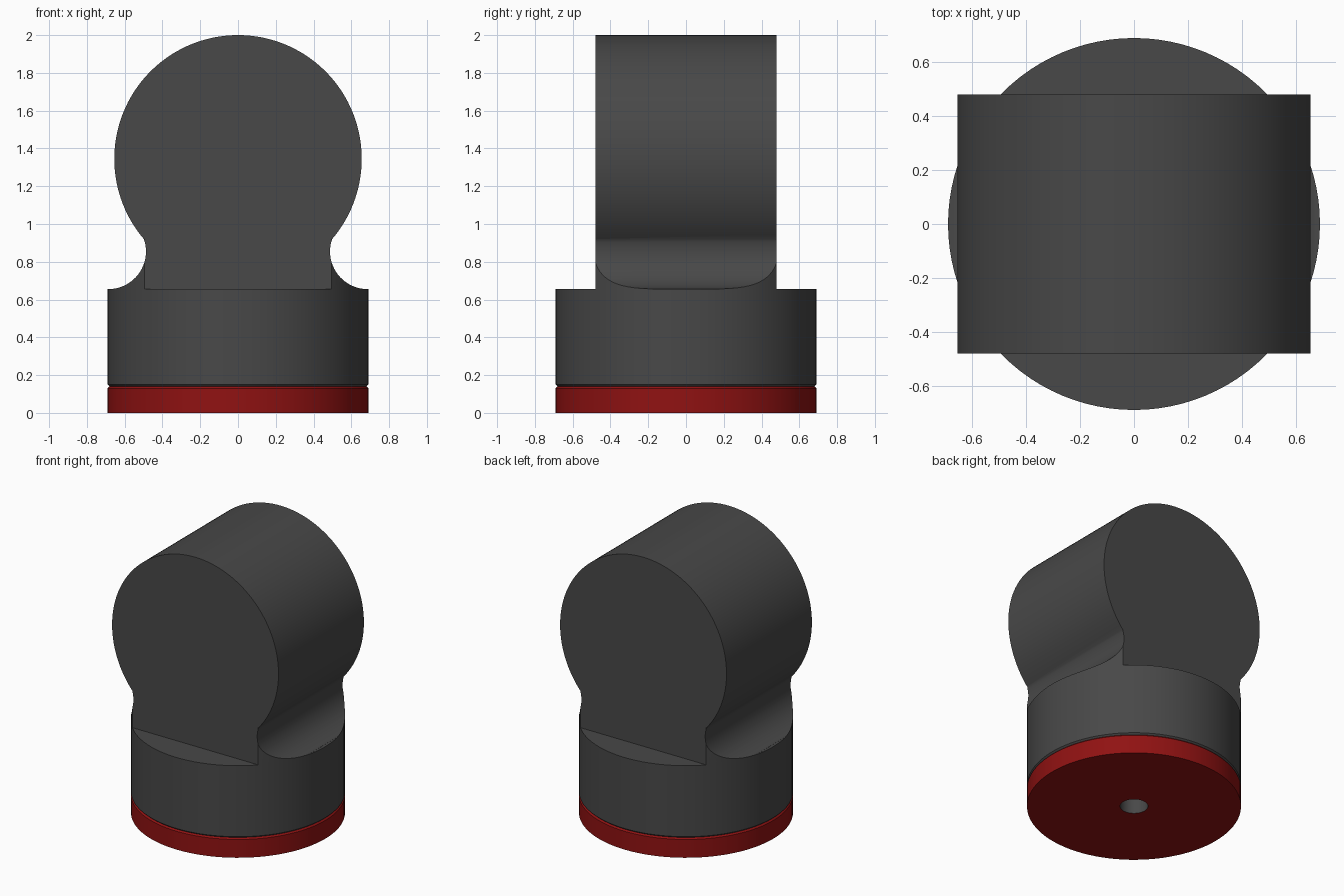
import bpy, bmesh
from math import cos, sin, pi, radians, asin, sqrt
from mathutils import Vector

if "Cube" in bpy.data.objects:
    bpy.data.objects.remove(bpy.data.objects["Cube"])

R, HEAD_R, HEAD_Z, HALF = 0.69, 0.655, 1.345, 0.48   # base radius, head radius/height, half depth
NECK_Z, BASE_TOP, FIL, BORE = 0.92, 0.655, 0.2, 0.09


def material(name, rgb):
    m = bpy.data.materials.new(name)
    m.diffuse_color = (*rgb, 1)
    m.use_nodes = True
    m.node_tree.nodes["Principled BSDF"].inputs["Base Color"].default_value = m.diffuse_color
    return m


dark = material("dark_grey", (0.065, 0.065, 0.065))
red = material("red", (0.28, 0.006, 0.006))


def finish(name, bm, *mats):
    bmesh.ops.remove_doubles(bm, verts=bm.verts, dist=1e-5)
    bmesh.ops.recalc_face_normals(bm, faces=bm.faces)
    me = bpy.data.meshes.new(name)
    bm.to_mesh(me)
    bm.free()
    ob = bpy.data.objects.new(name, me)
    bpy.context.collection.objects.link(ob)
    for m in mats:
        me.materials.append(m)
    return ob


def select(ob):
    bpy.ops.object.select_all(action='DESELECT')
    ob.select_set(True)
    bpy.context.view_layer.objects.active = ob


def smooth(ob):
    select(ob)
    bpy.ops.object.shade_smooth_by_angle(angle=radians(25))


def revolve(name, profile, *mats, closed=False, steps=96):
    bm = bmesh.new()
    vs = [bm.verts.new((r, 0, z)) for r, z in profile]
    es = [bm.edges.new(p) for p in zip(vs, vs[1:])]
    if closed:
        es.append(bm.edges.new((vs[-1], vs[0])))
    bmesh.ops.spin(bm, geom=vs + es, cent=(0, 0, 0), axis=(0, 0, 1),
                   angle=2 * pi, steps=steps, use_merge=False)
    return finish(name, bm, *mats)


# red foot ring with a dark lined centre hole
foot = revolve("foot_disc", [(BORE, 0), (R, 0), (R, 0.13), (R - 0.01, 0.14), (BORE, 0.14)],
               red, dark, closed=True)
for p in foot.data.polygons:
    if Vector(p.center).xy.length < BORE + 0.001:
        p.material_index = 1
smooth(foot)

# round base with a blind bore underneath
base = revolve("base_body", [(0, 0.4), (BORE, 0.4), (BORE, 0.14), (R - 0.01, 0.14),
                             (R, 0.15), (R, BASE_TOP), (0, BASE_TOP)], dark)
smooth(base)

# head and neck outline: big arc, then concave fillets flaring onto the base
a0 = -asin((HEAD_Z - NECK_Z) / HEAD_R)
pts = [(HEAD_R * cos(a), HEAD_Z + HEAD_R * sin(a))
       for a in (a0 + (pi - 2 * a0) * i / 96 for i in range(97))]
f0 = pi - asin((NECK_Z - BASE_TOP - FIL) / FIL)
f1 = radians(265)
fillet = [(R - 0.003 + FIL * cos(a), BASE_TOP + FIL + FIL * sin(a))
          for a in (f0 + (f1 - f0) * i / 20 for i in range(1, 21))]
fillet.append((fillet[-1][0], BASE_TOP))
outline = pts + [(-x, z) for x, z in fillet] + fillet[::-1]

bm = bmesh.new()
face = bm.faces.new([bm.verts.new((x, -HALF, z)) for x, z in outline])
ext = bmesh.ops.extrude_face_region(bm, geom=[face])
bmesh.ops.translate(bm, vec=(0, 2 * HALF, 0),
                    verts=[v for v in ext["geom"] if isinstance(v, bmesh.types.BMVert)])
head = finish("head_and_neck", bm, dark)

# trim the neck to the base radius, leaving the head untouched
clip = revolve("neck_clip", [(0, 0.5), (R, 0.5), (R, NECK_Z), (1.3, NECK_Z), (1.3, 2.3), (0, 2.3)])
clip.hide_render = True
mod = head.modifiers.new("trim", 'BOOLEAN')
mod.operation, mod.solver, mod.object = 'INTERSECT', 'EXACT', clip
select(head)
bpy.ops.object.modifier_apply(modifier="trim")
bpy.data.objects.remove(clip)
smooth(head)
